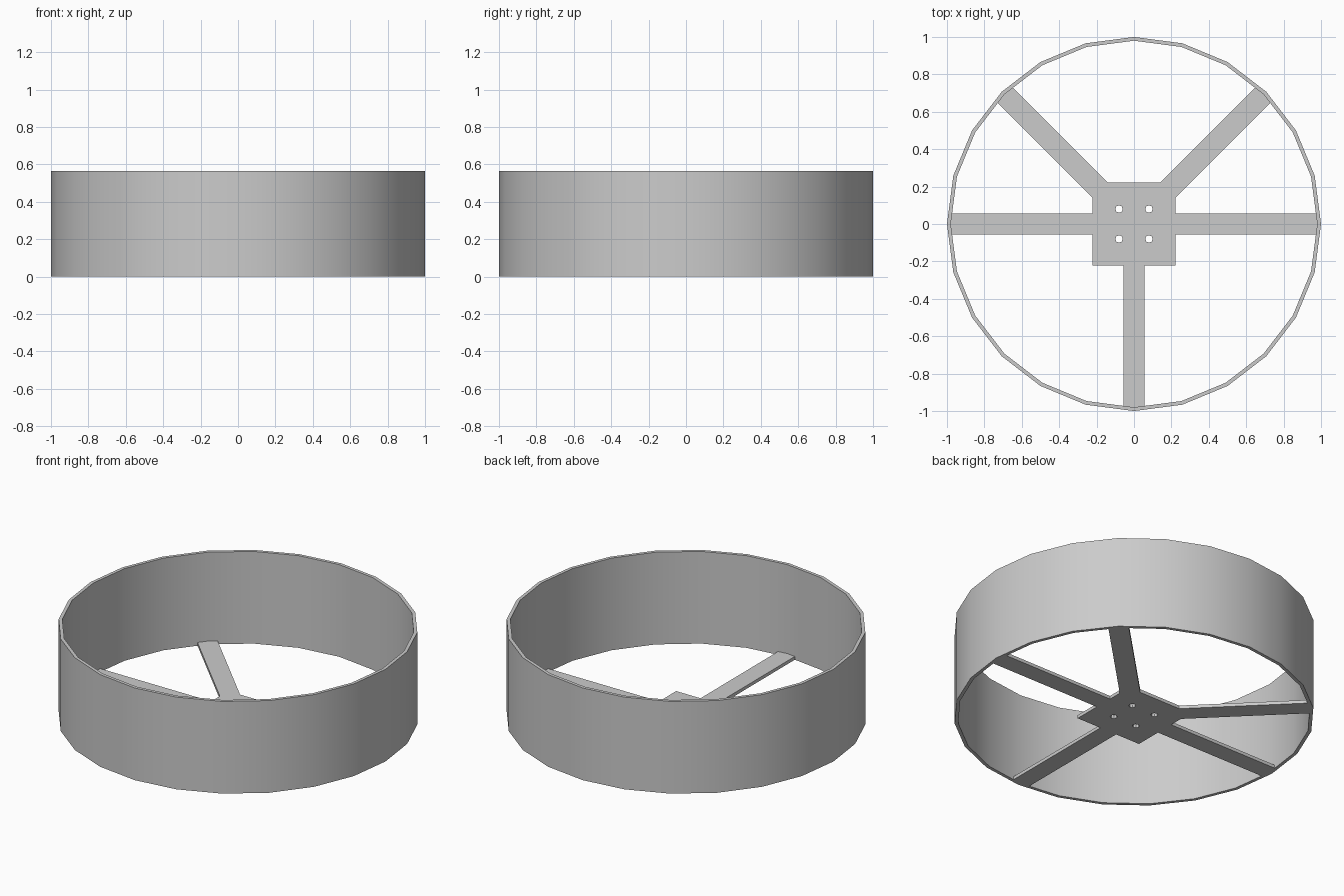
import bpy, bmesh
from math import cos, sin, pi, radians, sqrt

cube = bpy.data.objects.get("Cube")
if cube:
    bpy.data.objects.remove(cube, do_unlink=True)

HEIGHT, WALL, PLATE = 0.565, 0.02, 0.02
HUB, HALF_W, REACH = 0.222, 0.057, 0.98

grey = bpy.data.materials.new("light grey")
grey.use_nodes = True
grey.diffuse_color = (0.6, 0.6, 0.6, 1)
grey.node_tree.nodes["Principled BSDF"].inputs["Base Color"].default_value = (0.6, 0.6, 0.6, 1)


def circle(radius, sides, cx=0, cy=0):
    return [(cx + radius * cos(2 * pi * i / sides), cy + radius * sin(2 * pi * i / sides))
            for i in range(sides)]


def extruded_profile(name, loops, height):
    """Filled outline with holes, standing on z = 0."""
    curve = bpy.data.curves.new(name, "CURVE")
    curve.dimensions = "2D"
    curve.fill_mode = "BOTH"
    curve.extrude = height / 2
    for loop in loops:
        spline = curve.splines.new("POLY")
        spline.points.add(len(loop) - 1)
        for point, (x, y) in zip(spline.points, loop):
            point.co = (x, y, height / 2, 1)
        spline.use_cyclic_u = True
    obj = bpy.data.objects.new(name, curve)
    bpy.context.collection.objects.link(obj)
    bpy.ops.object.select_all(action="DESELECT")
    obj.select_set(True)
    bpy.context.view_layer.objects.active = obj
    bpy.ops.object.convert(target="MESH")
    obj = bpy.context.object
    # Bake the height offset and weld caps to walls
    bm = bmesh.new()
    bm.from_mesh(obj.data)
    bmesh.ops.remove_doubles(bm, verts=bm.verts, dist=0.0001)
    lowest = min(v.co.z for v in bm.verts)
    bmesh.ops.translate(bm, verts=bm.verts, vec=(0, 0, -lowest))
    bmesh.ops.recalc_face_normals(bm, faces=bm.faces)
    bm.to_mesh(obj.data)
    bm.free()
    obj.data.materials.clear()
    obj.data.materials.append(grey)
    bpy.ops.object.shade_smooth_by_angle(angle=radians(30))
    return obj


# Outer ring wall
extruded_profile("outer_ring", [circle(1, 24), circle(1 - WALL, 24)], HEIGHT)

# Hub plate with five spokes: right half of the outline, then mirrored
notch = HUB - HALF_W * sqrt(2)
mid, off = REACH / sqrt(2), HALF_W / sqrt(2)
half = [(HALF_W, -REACH), (HALF_W, -HUB), (HUB, -HUB), (HUB, -HALF_W),
        (REACH, -HALF_W), (REACH, HALF_W), (HUB, HALF_W), (HUB, notch),
        (mid + off, mid - off), (mid - off, mid + off), (notch, HUB)]
outline = half + [(-x, y) for x, y in reversed(half)]

# Four mounting holes
holes = [circle(0.02, 8, sx * 0.08, sy * 0.08) for sx in (-1, 1) for sy in (-1, 1)]
extruded_profile("hub_and_spokes", [outline] + holes, PLATE)
